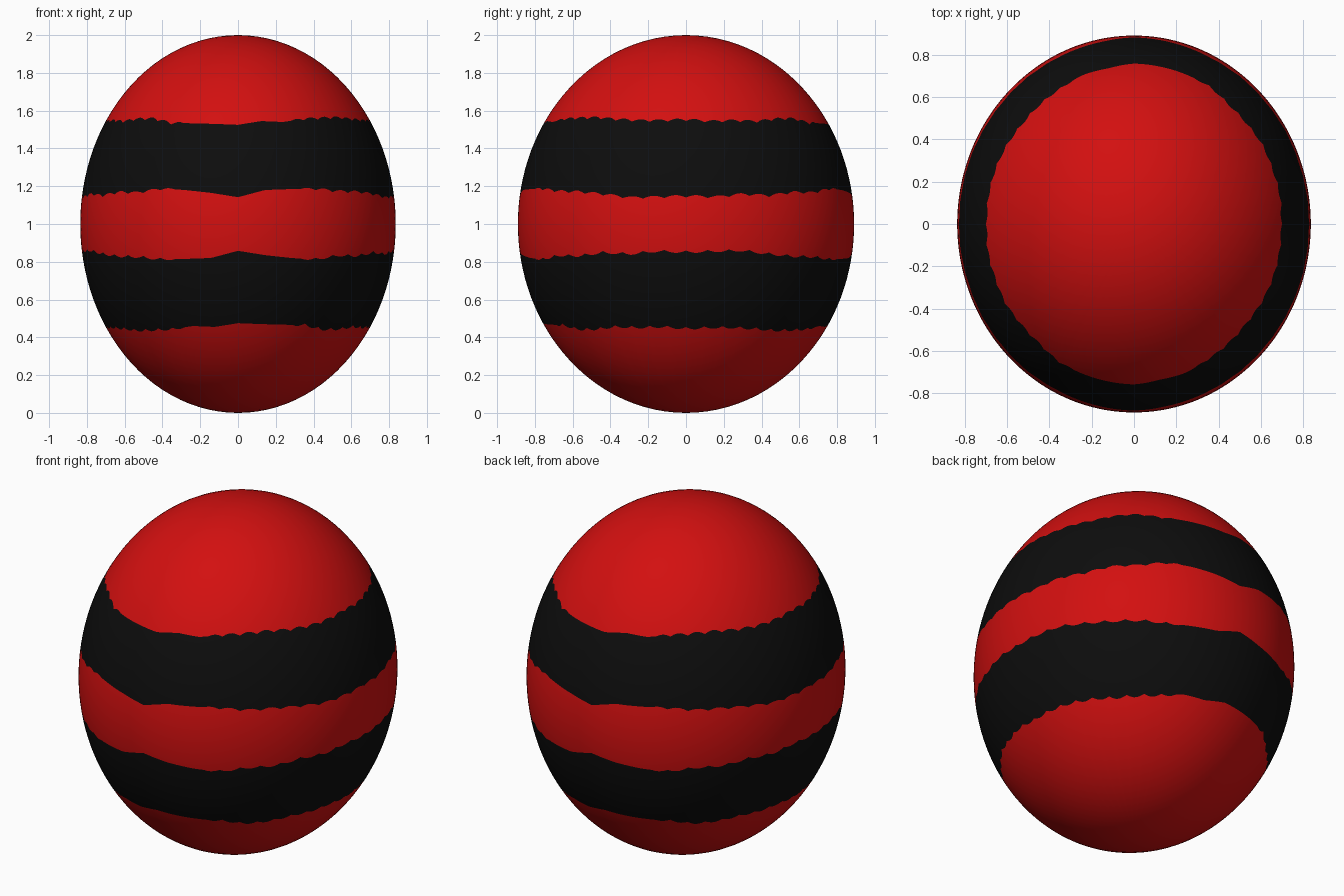
import bpy
import bmesh
from math import sin, cos, acos, pi, floor, degrees

cube = bpy.data.objects.get("Cube")
if cube:
    bpy.data.objects.remove(cube)

HALF_X, HALF_Y, HALF_Z = 0.835, 0.89, 1.0
SEGMENTS = 240

# Torn stripe edges: offsets in thousandths, every ten degrees of a half turn
OUTER = [15, 5, 10, 5, 18, 20, -4, -7, -10, -15, 5, 0, 18, 23, 26, 16, 10, 10]
INNER = [-10, -15, 0, -8, 10, 8, 28, 20, 5, -18, 20, 25, 28, 15, 12, 0, -18, -15]


def torn_height(angle, base, offsets):
    """Height above the middle of a torn edge; it repeats every half turn."""
    turn = (degrees(angle) + 90) % 180
    i = floor(turn / 10)
    t = turn / 10 - i
    wave = offsets[i] * (1 - t) + offsets[(i + 1) % len(offsets)] * t
    scallop = 0
    if abs(turn - 90) > 25:
        scallop = 14 * abs(sin(turn * pi / 7.5)) - 9
    return base + (wave + scallop) / 1000


def borders(angle):
    """Polar angles of the poles and the four stripe edges on one meridian."""
    heights = [torn_height(angle, 0.54, OUTER), torn_height(angle, 0.16, INNER),
               -torn_height(-angle, 0.16, INNER), -torn_height(-angle, 0.54, OUTER)]
    return [0] + [acos(h) for h in heights] + [pi]


def flat_material(name, color, roughness):
    mat = bpy.data.materials.new(name)
    mat.use_nodes = True
    mat.diffuse_color = color
    shader = mat.node_tree.nodes["Principled BSDF"]
    shader.inputs["Base Color"].default_value = color
    shader.inputs["Roughness"].default_value = roughness
    return mat


# Egg-shaped body, built in zones from the top pole down
bm = bmesh.new()
meridians = [borders(2 * pi * s / SEGMENTS) for s in range(SEGMENTS)]
ZONE_STEPS = [16, 8, 8, 8, 16]


def add_ring(zone, t):
    ring = []
    for s, edge in enumerate(meridians):
        a = 2 * pi * s / SEGMENTS
        p = edge[zone] * (1 - t) + edge[zone + 1] * t
        ring.append(bm.verts.new((HALF_X * sin(p) * sin(a),
                                  -HALF_Y * sin(p) * cos(a),
                                  HALF_Z + HALF_Z * cos(p))))
    return ring


top = bm.verts.new((0, 0, 2 * HALF_Z))
bottom = bm.verts.new((0, 0, 0))
previous = None
for zone, steps in enumerate(ZONE_STEPS):
    for step in range(1, steps + 1):
        last = zone == len(ZONE_STEPS) - 1 and step == steps
        ring = None if last else add_ring(zone, step / steps)
        for s in range(SEGMENTS):
            n = (s + 1) % SEGMENTS
            if previous is None:
                corners = (top, ring[s], ring[n])
            elif last:
                corners = (previous[s], bottom, previous[n])
            else:
                corners = (previous[s], ring[s], ring[n], previous[n])
            face = bm.faces.new(corners)
            face.smooth = True
            face.material_index = zone % 2  # stripes alternate with the base
        previous = ring

bmesh.ops.recalc_face_normals(bm, faces=bm.faces)
mesh = bpy.data.meshes.new("striped_egg_body")
bm.to_mesh(mesh)
bm.free()
mesh.materials.append(flat_material("red", (0.65, 0.005, 0.005, 1), 0.5))
mesh.materials.append(flat_material("black", (0.004, 0.004, 0.004, 1), 0.5))
body = bpy.data.objects.new("striped_egg_body", mesh)
bpy.context.collection.objects.link(body)
